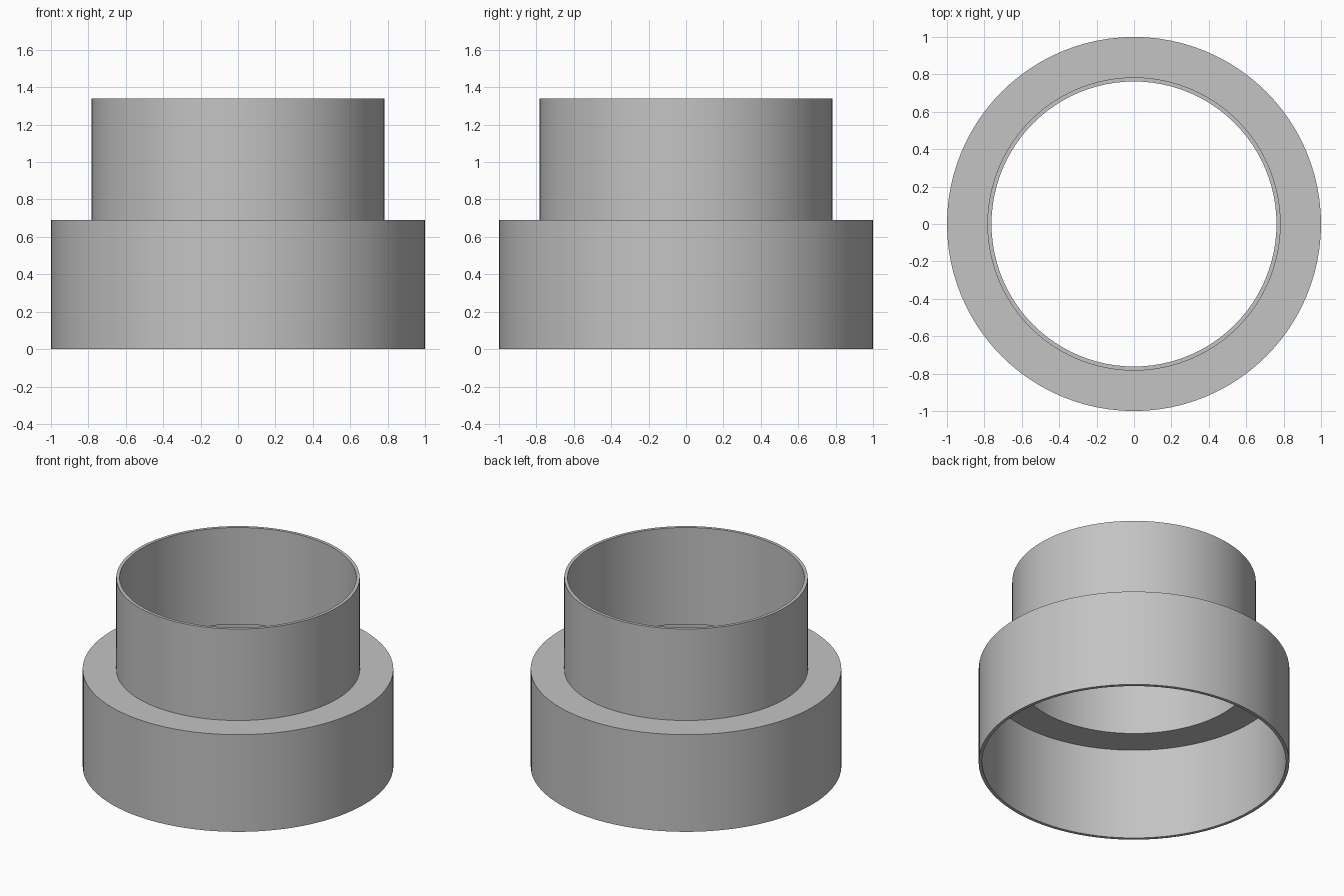
import bpy
import bmesh
import math

cube = bpy.data.objects.get("Cube")
if cube:
    bpy.data.objects.remove(cube, do_unlink=True)

# Plain grey finish
grey = bpy.data.materials.new("plain_grey")
grey.use_nodes = True
colour = (0.55, 0.55, 0.55, 1)
grey.diffuse_color = colour
grey.node_tree.nodes["Principled BSDF"].inputs["Base Color"].default_value = colour


def lathe(name, profile, sides=96):
    """Revolve a closed (radius, height) profile around z."""
    bm = bmesh.new()
    rings = []
    for r, z in profile:
        rings.append([bm.verts.new((r * math.cos(math.tau * i / sides),
                                    r * math.sin(math.tau * i / sides), z))
                      for i in range(sides)])
    for a, b in zip(rings, rings[1:] + rings[:1]):
        for i in range(sides):
            j = (i + 1) % sides
            bm.faces.new((a[i], a[j], b[j], b[i]))
    bmesh.ops.recalc_face_normals(bm, faces=bm.faces)
    mesh = bpy.data.meshes.new(name)
    bm.to_mesh(mesh)
    bm.free()
    mesh.materials.append(grey)
    obj = bpy.data.objects.new(name, mesh)
    bpy.context.collection.objects.link(obj)
    bpy.ops.object.select_all(action='DESELECT')
    obj.select_set(True)
    bpy.context.view_layer.objects.active = obj
    bpy.ops.object.shade_smooth_by_angle(angle=math.radians(30))
    return obj


# Wide socket, flat shoulder and narrow neck as one hollow wall
outer, socket_bore = 1.0, 0.978
neck, neck_bore = 0.784, 0.762
shoulder_top, shoulder_under, top = 0.69, 0.652, 1.34
lathe("stepped_pipe_reducer", [
    (outer, 0), (outer, shoulder_top),
    (neck, shoulder_top), (neck, top),
    (neck_bore, top), (neck_bore, shoulder_under),
    (socket_bore, shoulder_under), (socket_bore, 0),
])
